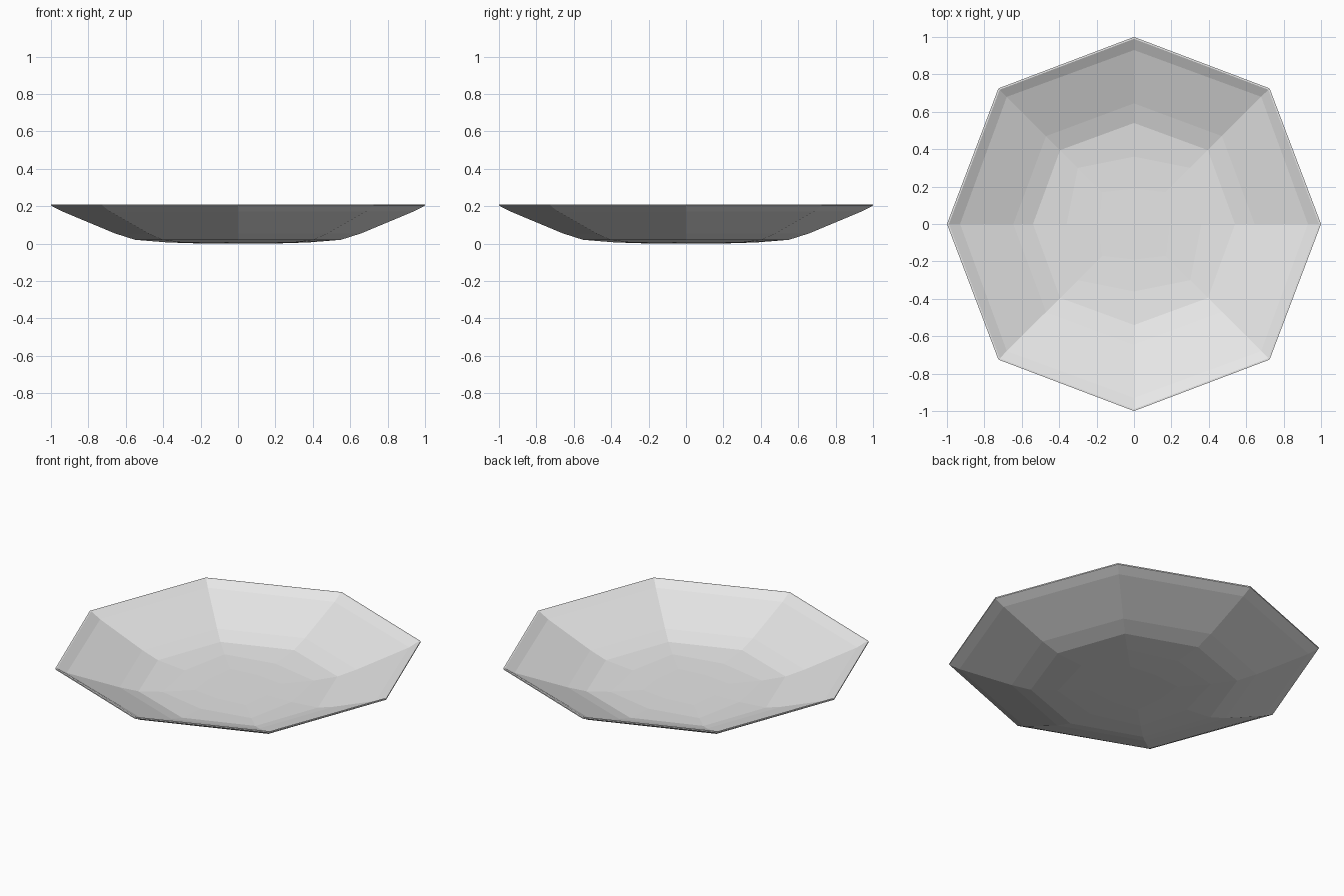
import bpy, bmesh, math

if "Cube" in bpy.data.objects:
    bpy.data.objects.remove(bpy.data.objects["Cube"])

mat = bpy.data.materials.new("pale grey")
mat.diffuse_color = (0.8, 0.8, 0.8, 1)
mat.use_nodes = True
mat.node_tree.nodes["Principled BSDF"].inputs["Base Color"].default_value = mat.diffuse_color

# Rings: (radius on axes, x=y on the diagonals, height)
outer = [(0.19, 0.17, 0.0), (0.38, 0.30, 0.006), (0.55, 0.405, 0.02), (0.66, 0.48, 0.055),
         (0.94, 0.685, 0.172), (1.0, 0.725, 0.203)]
inner = [(1.0, 0.725, 0.21), (0.99, 0.718, 0.21), (0.93, 0.68, 0.177), (0.645, 0.47, 0.065),
         (0.54, 0.395, 0.032), (0.36, 0.30, 0.018), (0.19, 0.17, 0.014)]

# Closed octagonal dish shell: underside, rim, then inside
bm = bmesh.new()
rings = []
for a, d, z in outer + inner:
    ring = []
    for i in range(8):
        r = a if i % 2 == 0 else d * math.sqrt(2)
        t = i * math.pi / 4
        ring.append(bm.verts.new((r * math.cos(t), r * math.sin(t), z)))
    rings.append(ring)
for lo, hi in zip(rings, rings[1:]):
    for i in range(8):
        j = (i + 1) % 8
        bm.faces.new((lo[i], lo[j], hi[j], hi[i]))
bm.faces.new(rings[0][::-1])
bm.faces.new(rings[-1])
bmesh.ops.recalc_face_normals(bm, faces=bm.faces)

mesh = bpy.data.meshes.new("plate")
bm.to_mesh(mesh)
bm.free()
mesh.materials.append(mat)
bpy.context.collection.objects.link(bpy.data.objects.new("plate", mesh))
